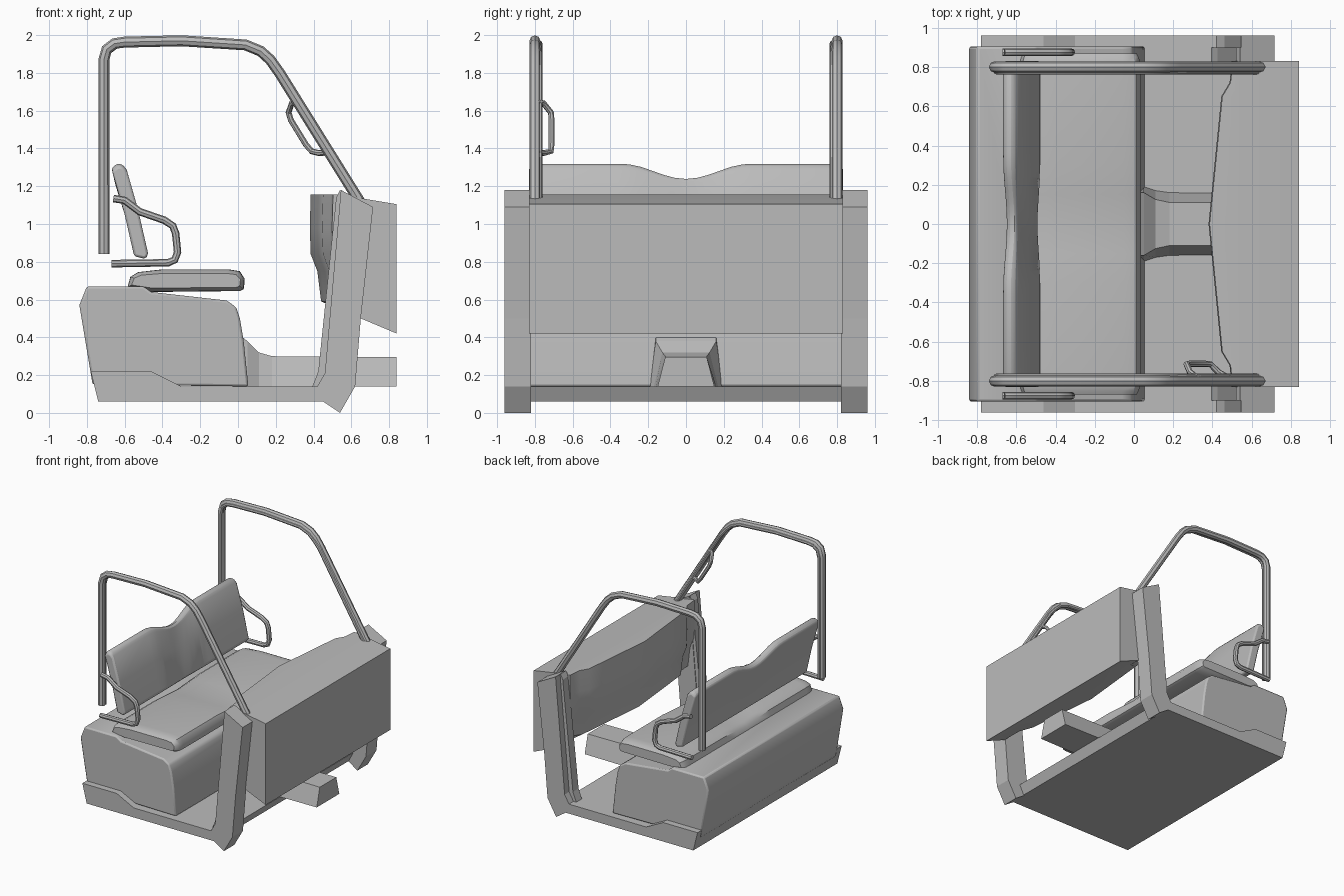
import bpy, bmesh, math

cube = bpy.data.objects.get("Cube")
if cube:
    bpy.data.objects.remove(cube, do_unlink=True)

grey = bpy.data.materials.new("plain grey")
grey.use_nodes = True
COLOUR = (0.5, 0.5, 0.5, 1)
grey.diffuse_color = COLOUR
grey.node_tree.nodes["Principled BSDF"].inputs["Base Color"].default_value = COLOUR


def activate(ob):
    bpy.ops.object.select_all(action='DESELECT')
    ob.select_set(True)
    bpy.context.view_layer.objects.active = ob


def loft(name, rings, bevel=0, segments=3, smooth=False):
    """Skin a list of equal-length point rings and cap both ends."""
    bm = bmesh.new()
    rows = [[bm.verts.new(p) for p in ring] for ring in rings]
    n = len(rows[0])
    for a, b in zip(rows, rows[1:]):
        for i in range(n):
            j = (i + 1) % n
            bm.faces.new((a[i], a[j], b[j], b[i]))
    bm.faces.new(rows[0])
    bm.faces.new(rows[-1])
    bmesh.ops.recalc_face_normals(bm, faces=bm.faces)
    me = bpy.data.meshes.new(name)
    bm.to_mesh(me)
    bm.free()
    me.materials.append(grey)
    ob = bpy.data.objects.new(name, me)
    bpy.context.collection.objects.link(ob)
    if bevel:
        mod = ob.modifiers.new("rounded edges", 'BEVEL')
        mod.width, mod.segments = bevel, segments
        mod.limit_method, mod.angle_limit = 'ANGLE', math.radians(35)
    if smooth:
        activate(ob)
        bpy.ops.object.shade_smooth_by_angle(angle=math.radians(40))
    return ob


def extrude(name, profile, y0, y1, **kw):
    """Extrude a side profile of (x, z) points between two y positions."""
    return loft(name, [[(x, y, z) for x, z in profile] for y in (y0, y1)], **kw)


def tube(name, points, radius):
    cu = bpy.data.curves.new(name, 'CURVE')
    cu.dimensions = '3D'
    cu.bevel_depth, cu.bevel_resolution = radius, 2
    cu.use_fill_caps = True
    sp = cu.splines.new('POLY')
    sp.points.add(len(points) - 1)
    for p, co in zip(sp.points, points):
        p.co = (*co, 1)
    cu.materials.append(grey)
    ob = bpy.data.objects.new(name, cu)
    bpy.context.collection.objects.link(ob)
    activate(ob)
    bpy.ops.object.convert(target='MESH')
    bpy.ops.object.shade_smooth_by_angle(angle=math.radians(40))


# Floor pan with raised rear sills
extrude("floor_pan", [(-.74, .06), (.46, .06), (.5, .14), (-.3, .14),
                      (-.46, .22), (-.78, .22)], -.96, .96)

# Seat base box with a rounded front edge
extrude("seat_base", [(-.77, .15), (.055, .14), (.03, .38), (.01, .5), (-.01, .56),
                      (-.06, .595), (-.46, .64), (-.5, .67), (-.8, .67), (-.84, .57)],
        -.905, .905, bevel=.012, segments=2, smooth=True)

# Central tunnel, flared where it meets the seat base
tunnel = [(0, .42, .16, .2), (.05, .38, .16, .19), (.11, .32, .125, .17),
          (.18, .3, .11, .16), (.84, .295, .11, .15)]
loft("centre_tunnel", [[(x, -b, .14), (x, b, .14), (x, t, z), (x, -t, z)]
                       for x, z, t, b in tunnel])


# Front box whose rear panel bows toward the seat
def dash_ring(y):
    a = abs(y)
    r = .385 + .1 * a + (.035 if a > .68 else 0)
    return [(r, y, 1.155), (r - .005, y, .98), (r, y, .84), (r + .035, y, .75),
            (r + .055, y, .59), (.65, y, .5), (.84, y, .42), (.84, y, 1.105),
            (.54, y, 1.155)]


loft("front_box", [dash_ring(y) for y in
                   (-.83, -.72, -.65, -.4, -.2, 0, .2, .4, .65, .72, .83)], smooth=True)

# Bench cushion, slightly hollow at the middle
cushion = [(-.585, .665), (-.57, .72), (-.53, .745), (-.4, .76), (-.05, .76), (.01, .75),
           (.035, .71), (.03, .655), (.01, .645), (-.47, .64)]


def cushion_ring(y):
    a = abs(y)
    edge = max(0, (a - .8) / .07)
    s = 1 - .07 * edge ** 2
    dip = .02 * max(0, 1 - a / .3)
    return [(-.28 + (x + .28) * s, y, .7 + (z - .7) * (1 - .35 * edge ** 2)
             - (dip if z > .7 else 0)) for x, z in cushion]


loft("seat_cushion", [cushion_ring(y) for y in
                      (-.87, -.85, -.82, -.78, -.3, -.15, 0, .15, .3, .78, .82, .85, .87)],
     smooth=True)


# Backrest with a dip in its top edge
def back_ring(y):
    a = abs(y)
    dip = .08 * math.cos(min(a / .34, 1) * math.pi / 2) ** 2
    top = 1.32 - dip - (.015 if a > .8 else 0)
    lean = -.23 * (top - .82)
    hollow = -.02 * max(0, 1 - a / .3)
    return [(-.55, y, .83), (-.49, y, .815), (-.475 + hollow, y, .84),
            (-.53 + hollow, y, 1.08), (-.475 + lean + hollow, y, top - .03),
            (-.5 + lean, y, top - .003), (-.525 + lean, y, top),
            (-.555 + lean, y, top - .025), (-.6, y, 1.05)]


loft("backrest", [back_ring(y) for y in
                  [-.83, -.8] + [i * .06 for i in range(-6, 7)] + [.8, .83]],
     bevel=.015, segments=2, smooth=True)

# Side parts, repeated left and right
bar = [(-.71, .84), (-.71, 1.87), (-.695, 1.925), (-.655, 1.955), (-.6, 1.963),
       (-.3, 1.97), (.04, 1.948), (.12, 1.915), (.17, 1.87), (.22, 1.8), (.65, 1.11)]
arm = [(-.66, 1.135), (-.6, 1.125), (-.52, 1.065), (-.39, 1.02), (-.345, .99),
       (-.33, .95), (-.32, .85), (-.335, .81), (-.37, .795), (-.67, .79)]
pillar = [(.45, .06), (.54, 0), (.62, .14), (.65, .5), (.715, 1.09), (.545, 1.18),
          (.46, .21), (.42, .14)]
flange = [(.39, .13), (.5, .13), (.6, 1.13), (.54, 1.18), (.52, 1.14), (.425, .22)]
for side, s in (("left", 1), ("right", -1)):
    extrude(side + "_front_pillar", pillar, s * .82, s * .96)
    extrude(side + "_pillar_flange", flange, s * .825, s * .9)
    tube(side + "_roll_bar", [(x, s * .8, z) for x, z in bar], .029)
    # Thin seal strip on the inner face of the bar
    tube(side + "_bar_strip", [(x * .985, s * .776, z - (.012 if z > 1.8 else 0))
                               for x, z in bar], .015)
    tube(side + "_armrest", [(x, s * .875, z) for x, z in arm], .02)

# Grab handle on the right bar
tube("grab_handle", [(.33, -.79, 1.645), (.285, -.755, 1.64), (.268, -.715, 1.59),
                     (.28, -.712, 1.55), (.36, -.712, 1.42), (.39, -.715, 1.385),
                     (.43, -.755, 1.375), (.49, -.79, 1.38)], .016)
